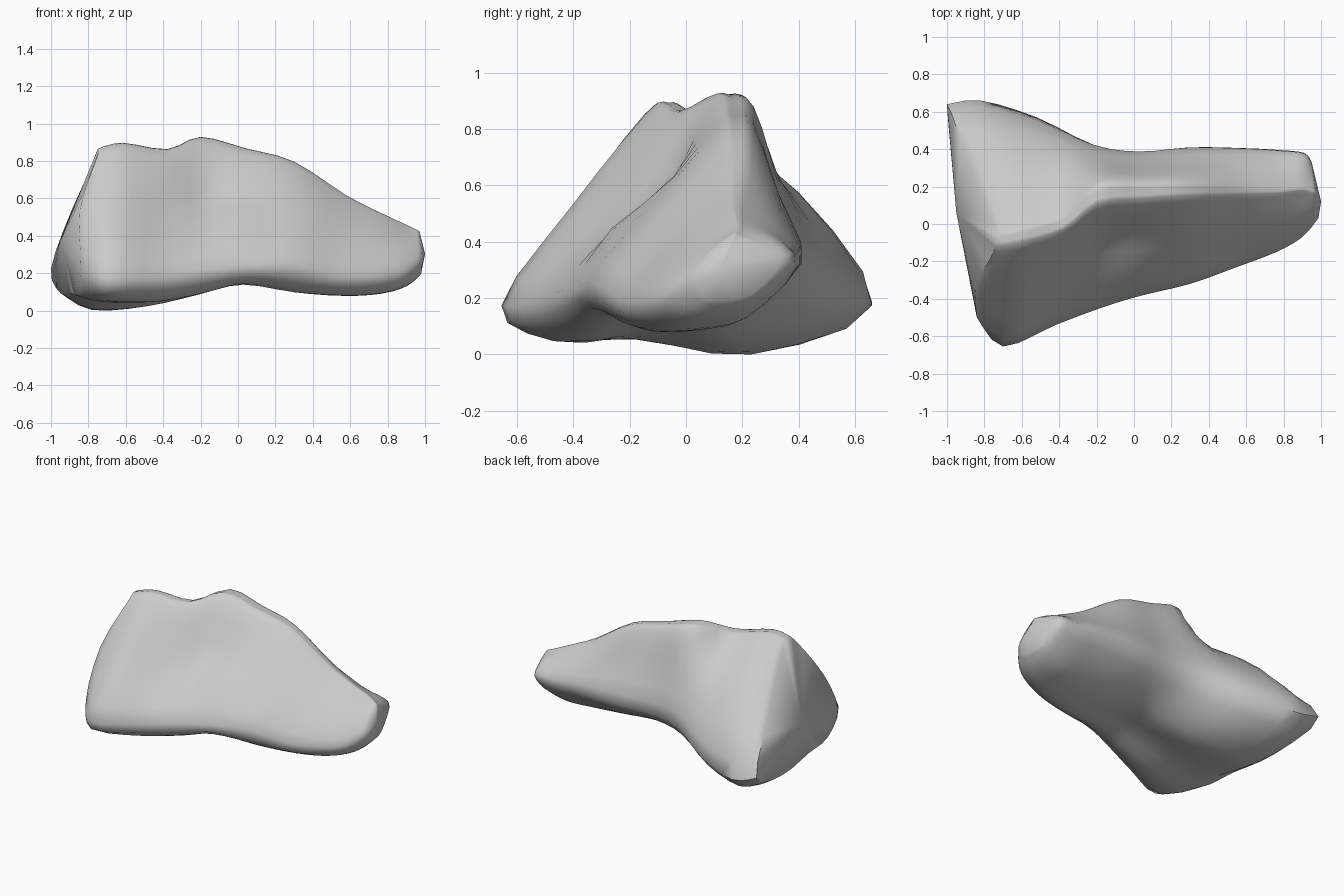
import bpy, bmesh
from mathutils import Vector

cube = bpy.data.objects.get("Cube")
if cube:
    bpy.data.objects.remove(cube)

# Matte grey stone
stone = bpy.data.materials.new("stone_grey")
stone.use_nodes = True
grey = (0.6, 0.6, 0.6, 1)
stone.diffuse_color = grey
bsdf = next(n for n in stone.node_tree.nodes if n.type == 'BSDF_PRINCIPLED')
bsdf.inputs["Base Color"].default_value = grey
bsdf.inputs["Roughness"].default_value = 0.9

# Sections along the rock: front foot, ridge, back edge,
# underside heights (front, middle, back), slope bulges (front, back)
SECTIONS = [
    ((-.84, -.5, .24), (-.75, -.08, .87), (-1, .64, .23), (.1, .1, .1), (.01, .02)),
    ((-.7, -.655, .18), (-.62, -.06, .9), (-.82, .66, .18), (.06, .06, .01), (.01, .06)),
    ((-.42, -.54, .19), (-.38, .01, .865), (-.52, .57, .22), (.055, .08, .03), (-.01, .05)),
    ((-.18, -.45, .23), (-.2, .15, .93), (-.22, .425, .31), (.1, .13, .1), (-.02, .01)),
    ((.03, -.385, .25), (.04, .17, .87), (.02, .385, .32), (.15, .16, .16), (-.01, .01)),
    ((.3, -.32, .26), (.3, .18, .8), (.3, .41, .33), (.12, .11, .15), (.01, .01)),
    ((.55, -.23, .2), (.58, .18, .62), (.6, .405, .33), (.1, .09, .14), (.02, .02)),
    ((.76, -.15, .2), (.78, .18, .52), (.78, .395, .32), (.11, .1, .14), (.02, .02)),
    ((.9, -.07, .22), (.9, .19, .465), (.91, .38, .33), (.15, .14, .18), (.02, .02)),
    ((.985, .03, .28), (.97, .17, .43), (.95, .33, .33), (.21, .2, .22), (.01, .01)),
]
TIPS = (Vector((-.95, .06, .38)), Vector((1, .12, .31)))
STEPS = 3


def ring(front, ridge, back, under, bulges):
    """Ten control points around one section."""
    front, ridge, back = Vector(front), Vector(ridge), Vector(back)
    rise = ridge.z - front.z
    half, drop = Vector((0, .11 * rise, 0)), Vector((0, 0, .05 * rise))
    crest_f, crest_b = ridge - half - drop, ridge + half - drop
    slope_f = front.lerp(crest_f, .5) + bulges[0] * Vector((0, -1, 1))
    slope_b = back.lerp(crest_b, .5) + bulges[1] * Vector((0, 1, 1))
    low = [back.lerp(front, t) for t in (.32, .64, .87)]
    for point, height in zip(low, reversed(under)):
        point.z = height
    return [front, slope_f, crest_f, ridge, crest_b, slope_b, back] + low


def spline(points, closed):
    """Smooth curve passing through every point."""
    n = len(points)
    pick = (lambda i: points[i % n]) if closed else (
        lambda i: points[max(0, min(n - 1, i))])
    result = []
    for i in range(n if closed else n - 1):
        a, b, c, d = (pick(i + k) for k in (-1, 0, 1, 2))
        for s in range(STEPS):
            t = s / STEPS
            result.append(b + t * .5 * ((c - a) + t * (
                (2 * a - 5 * b + 4 * c - d) + t * (3 * (b - c) + d - a))))
    if not closed:
        result.append(points[-1].copy())
    return result


# Loft the sections, with the front slope of the broad end pushed outward
controls = [ring(*section) for section in SECTIONS]
controls[0][1].x -= .05
controls[0][5].x -= .01
rings = [spline(control, True) for control in controls]
rails = [spline(rail, False) for rail in zip(*rings)]

bm = bmesh.new()
grid = [[bm.verts.new(p) for p in rail] for rail in rails]
tips = [bm.verts.new(tip) for tip in TIPS]
for a, b in zip(grid, grid[1:] + grid[:1]):
    for i in range(len(a) - 1):
        bm.faces.new((a[i], a[i + 1], b[i + 1], b[i]))
    # Blunt end faces
    for end, tip in zip((0, -1), tips):
        bm.faces.new((a[end], b[end], tip))

# Shallow dimple above a small knob on the front slope
for v in bm.verts:
    if v.co.y < .1 and v.co.z > .25:
        for spot, depth in (((-.13, -.08, .62), .03), ((0, -.23, .48), -.035)):
            d = (v.co - Vector(spot)).length
            if d < .2:
                v.co += Vector((0, depth, -depth)) * (1 - d / .2)
bmesh.ops.recalc_face_normals(bm, faces=bm.faces)

mesh = bpy.data.meshes.new("rock")
bm.to_mesh(mesh)
bm.free()
mesh.materials.append(stone)
rock = bpy.data.objects.new("rock", mesh)
bpy.context.collection.objects.link(rock)

# Rest the rock on the ground
rock.location.z = -min(v.co.z for v in mesh.vertices)

bpy.ops.object.select_all(action='DESELECT')
rock.select_set(True)
bpy.context.view_layer.objects.active = rock
bpy.ops.object.shade_smooth_by_angle(angle=1.0)
